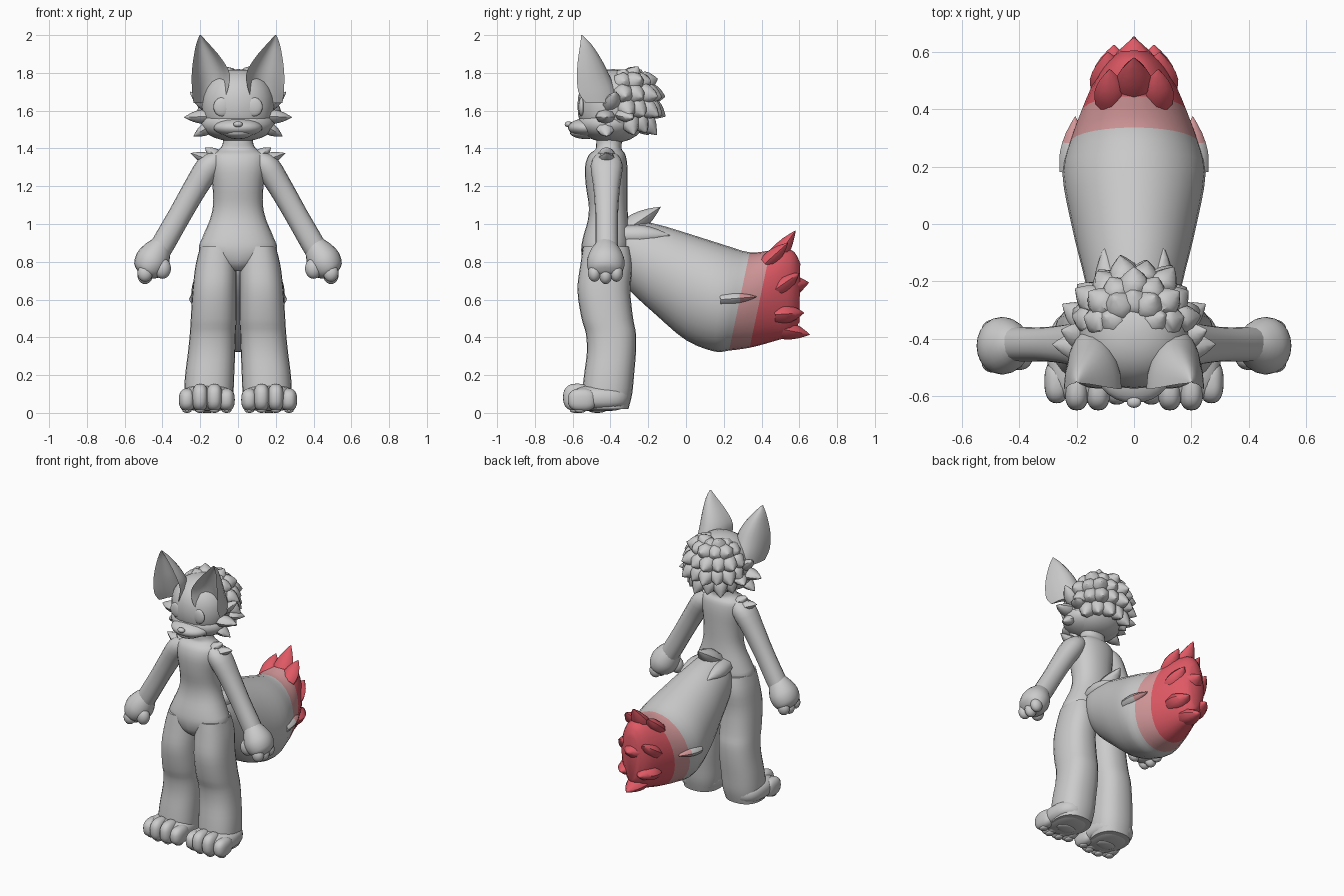
import bpy, bmesh, math
from mathutils import Vector as V


def material(name, rgb):
    m = bpy.data.materials.new(name)
    m.diffuse_color = (*rgb, 1)
    return m


GREY = material("grey fur", (0.6, 0.6, 0.6))
PINK = material("pink fur", (0.67, 0.32, 0.33))
RED = material("red fur", (0.74, 0.1, 0.13))


def power(c, e):
    return math.copysign(abs(c) ** e, c)


def oval(n=24, e=1.0):
    return [(power(math.cos(2 * math.pi * i / n), e), power(math.sin(2 * math.pi * i / n), e)) for i in range(n)]


def catmull(a, b, c, d, t):
    return 0.5 * (2 * b + (c - a) * t + (2 * a - 5 * b + 4 * c - d) * t * t + (3 * b - a - 3 * c + d) * t ** 3)


def loft(bm, rings, profile, steps=3):
    """rings: (centre, u, v); a smooth curve runs through the rings."""
    n, dense = len(rings), []
    for i in range(n - 1):
        q = [rings[max(i - 1, 0)], rings[i], rings[i + 1], rings[min(i + 2, n - 1)]]
        for s in range(steps):
            dense.append([catmull(*[r[k] for r in q], s / steps) for k in range(3)])
    dense.append(rings[-1])
    loops = [[bm.verts.new(c + u * a + v * b) for a, b in profile] for c, u, v in dense]
    m = len(profile)
    for p, q in zip(loops, loops[1:]):
        for j in range(m):
            bm.faces.new((p[j], p[(j + 1) % m], q[(j + 1) % m], q[j]))
    bm.faces.new(loops[0][::-1])
    bm.faces.new(loops[-1])


def level(z, x0, x1, y0, y1):
    """horizontal ring from its extents"""
    return (V(((x0 + x1) / 2, (y0 + y1) / 2, z)), V(((x1 - x0) / 2, 0, 0)), V((0, (y1 - y0) / 2, 0)))


def ball(bm, c, r, e=1.0):
    made = bmesh.ops.create_uvsphere(bm, u_segments=24, v_segments=14, radius=1)["verts"]
    for v in made:
        v.co = V([c[k] + r[k] * power(v.co[k], e) for k in range(3)])


def spike(bm, base, tip, w, flat=0.7):
    """pointed fur tuft, repeated on the other side when off centre"""
    for s in ((1, -1) if abs(tip[0]) > 1e-4 else (1,)):
        a, b = V(base), V(tip)
        a.x *= s
        b.x *= s
        d = b - a
        u = d.cross(V((0, 0, 1)) if abs(d.normalized().z) < 0.9 else V((0, 1, 0))).normalized()
        v = d.cross(u).normalized() * flat
        rings = [(a + d * t, u * w * k, v * w * k) for t, k in ((0, 0.9), (0.35, 0.95), (0.7, 0.6), (1, 0.03))]
        loft(bm, rings, oval(8), 2)


def finish(name, bm, mirror=False, rule=None, angle=50):
    bmesh.ops.recalc_face_normals(bm, faces=bm.faces)
    me = bpy.data.meshes.new(name)
    if rule:
        for f in bm.faces:
            f.material_index = rule(f.calc_center_median())
    bm.to_mesh(me)
    bm.free()
    for m in ((GREY, PINK, RED) if rule else (GREY,)):
        me.materials.append(m)
    ob = bpy.data.objects.new(name, me)
    bpy.context.collection.objects.link(ob)
    bpy.ops.object.select_all(action='DESELECT')
    ob.select_set(True)
    bpy.context.view_layer.objects.active = ob
    bpy.ops.object.shade_smooth_by_angle(angle=math.radians(angle))
    if mirror:
        ob.modifiers.new("mirror", 'MIRROR').use_mirror_merge = False
    return ob


# torso and neck
bm = bmesh.new()
loft(bm, [level(z, -r, r, f, b) for z, r, f, b in (
    (0.75, 0.03, -0.5, -0.36), (0.79, 0.12, -0.54, -0.31), (0.86, 0.205, -0.555, -0.295),
    (0.93, 0.188, -0.545, -0.295), (1.02, 0.15, -0.52, -0.305), (1.1, 0.132, -0.515, -0.31),
    (1.2, 0.135, -0.53, -0.31), (1.3, 0.15, -0.535, -0.31), (1.365, 0.145, -0.515, -0.32),
    (1.395, 0.1, -0.48, -0.34), (1.43, 0.08, -0.475, -0.34), (1.5, 0.08, -0.47, -0.34))], oval(24, 0.9))
finish("torso", bm)

# legs
bm = bmesh.new()
loft(bm, [level(*r) for r in (
    (0.88, 0.02, 0.2, -0.545, -0.3), (0.78, 0.008, 0.225, -0.56, -0.285), (0.65, 0.008, 0.24, -0.575, -0.295),
    (0.5, 0.008, 0.25, -0.553, -0.28), (0.42, 0.012, 0.255, -0.53, -0.265), (0.32, 0.015, 0.265, -0.525, -0.265),
    (0.2, 0.02, 0.28, -0.54, -0.275), (0.1, 0.025, 0.285, -0.55, -0.285), (0.02, 0.04, 0.28, -0.55, -0.305))],
    oval(24, 0.85))
finish("leg", bm, True)

# feet with four toes and pads under them
bm = bmesh.new()
ball(bm, (0.163, -0.46, 0.078), (0.14, 0.165, 0.07), 0.75)
for x, y, h in ((0.06, -0.555, 0.06), (0.125, -0.575, 0.073), (0.2, -0.575, 0.073), (0.27, -0.55, 0.06)):
    ball(bm, (x, y, h + 0.009), (0.043, 0.076, h), 0.8)
    ball(bm, (x, y - 0.01, 0.012), (0.025, 0.03, 0.012))
ball(bm, (0.163, -0.47, 0.012), (0.065, 0.045, 0.012))
finish("foot", bm, True)

# arms
bm = bmesh.new()
side = V((0.87, 0, 0.49))
loft(bm, [(V((x, -0.42, z)), side * r, V((0, w, 0))) for x, z, r, w in (
    (0.1, 1.36, 0.045, 0.06), (0.15, 1.31, 0.068, 0.085), (0.227, 1.19, 0.064, 0.07),
    (0.31, 1.045, 0.061, 0.06), (0.39, 0.905, 0.062, 0.06), (0.44, 0.82, 0.06, 0.06))], oval(16, 0.9))
finish("arm", bm, True)

# paws with fingers and thumb
bm = bmesh.new()
down = V((0.49, 0, -0.87))
loft(bm, [(V((0.455, -0.425, 0.805)) + down * t, side * r, V((0, w, 0))) for t, r, w in (
    (-0.11, 0.05, 0.05), (-0.06, 0.075, 0.08), (0, 0.09, 0.1), (0.06, 0.075, 0.09), (0.09, 0.03, 0.05))], oval(20))
for y, dz in ((-0.485, 0.012), (-0.425, 0), (-0.368, 0.012)):
    ball(bm, (0.492, y, 0.728 + dz), (0.04, 0.034, 0.046))
ball(bm, (0.4, -0.47, 0.765), (0.045, 0.04, 0.055))
finish("paw", bm, True)

# shoulder tufts
bm = bmesh.new()
spike(bm, (0.12, -0.42, 1.33), (0.25, -0.42, 1.375), 0.05)
spike(bm, (0.14, -0.42, 1.3), (0.245, -0.42, 1.285), 0.045)
spike(bm, (0.1, -0.42, 1.35), (0.175, -0.42, 1.405), 0.05)
finish("shoulder_tufts", bm)

# head with cheeks and muzzle
bm = bmesh.new()
ball(bm, (0, -0.385, 1.625), (0.195, 0.19, 0.195), 0.9)
ball(bm, (0, -0.415, 1.53), (0.195, 0.16, 0.095))
ball(bm, (0, -0.52, 1.51), (0.13, 0.105, 0.05))
ball(bm, (0, -0.53, 1.485), (0.08, 0.085, 0.035))
finish("head", bm)

# nose and eyes
bm = bmesh.new()
ball(bm, (0, -0.622, 1.528), (0.025, 0.02, 0.016))
finish("nose", bm)
bm = bmesh.new()
ball(bm, (0.085, -0.553, 1.62), (0.045, 0.016, 0.05))
finish("eye", bm, True)

# ears: crescent section, hollow towards the front
bm = bmesh.new()
arc = [math.pi * i / 10 for i in range(11)]
crescent = [(math.cos(a), math.sin(a)) for a in arc]
crescent += [(0.85 * math.cos(a), 0.6 * math.sin(a)) for a in arc[-2:0:-1]]
loft(bm, [(V((x, y, z)), V((h, 0, 0)), V((0, d, 0))) for z, x, h, y, d in (
    (1.64, 0.16, 0.075, -0.53, 0.16), (1.7, 0.15, 0.093, -0.57, 0.2), (1.79, 0.144, 0.101, -0.577, 0.17),
    (1.87, 0.16, 0.077, -0.572, 0.125), (1.95, 0.186, 0.036, -0.56, 0.06), (2.0, 0.2, 0.003, -0.555, 0.006))],
    crescent)
finish("ear", bm, True)

# cheek and temple tufts
bm = bmesh.new()
for base, tip, w in (((0.15, -0.43, 1.57), (0.285, -0.42, 1.565), 0.055),
                     ((0.14, -0.43, 1.52), (0.235, -0.42, 1.465), 0.05),
                     ((0.16, -0.4, 1.62), (0.255, -0.37, 1.7), 0.05),
                     ((0.16, -0.34, 1.58), (0.25, -0.28, 1.56), 0.05)):
    spike(bm, base, tip, w)
finish("cheek_tufts", bm)

# shaggy hair: rows of tufts over the back of the head
bm = bmesh.new()
for row, (phi, count, spread) in enumerate(((62, 5, 80), (38, 7, 85), (13, 8, 85), (-12, 8, 80), (-38, 6, 70))):
    for i in range(count):
        az = math.radians(-spread + 2 * spread * i / (count - 1))
        p = math.radians(phi)
        d = V((0.18 * math.sin(az) * math.cos(p), 0.18 * math.cos(az) * math.cos(p), 0.18 * math.sin(p)))
        c = V((0, -0.35, 1.635))
        tip = c + d * (1.34 if i % 2 else 1.24) + V((0, 0.01, -0.015))
        a = c + d * 0.72 + V((0, 0, 0.03 if phi < 50 else 0))
        s = bmesh.new()
        s.free()
        u = (tip - a).cross(V((1, 0, 0.3))).normalized()
        v = (tip - a).cross(u).normalized()
        loft(bm, [(a.lerp(tip, t), u * 0.06 * k, v * 0.06 * k)
                  for t, k in ((0, 0.9), (0.45, 0.9), (0.75, 0.55), (1, 0.03))], oval(7), 2)
finish("hair", bm)


# tail: colour bands follow its slanted cross-sections
def band(p):
    s = p.y - 0.21 * (p.z - 0.33)
    return 2 if s > 0.335 else 1 if s > 0.228 else 0


bm = bmesh.new()
loft(bm, [(V((0, (yb + yt) / 2, (zb + zt) / 2)), V((r, 0, 0)), V((0, (yt - yb) / 2, (zt - zb) / 2)))
          for yb, zb, yt, zt, r in (
    (-0.37, 0.75, -0.38, 0.95, 0.08), (-0.3, 0.65, -0.31, 1.02, 0.14), (-0.16, 0.52, -0.16, 1.0, 0.18),
    (0, 0.385, 0.01, 0.95, 0.22), (0.15, 0.325, 0.2, 0.89, 0.25), (0.228, 0.33, 0.337, 0.85, 0.225),
    (0.337, 0.345, 0.446, 0.86, 0.185), (0.45, 0.375, 0.52, 0.87, 0.145), (0.55, 0.41, 0.575, 0.85, 0.1),
    (0.6, 0.48, 0.605, 0.79, 0.05))], oval(28))
finish("tail", bm, rule=band)

# tail tufts: tip, sides and root
bm = bmesh.new()
for base, tip, w in (((0, 0.44, 0.77), (0, 0.58, 0.965), 0.075),
                     ((0.08, 0.42, 0.79), (0.085, 0.54, 0.9), 0.06),
                     ((0, 0.48, 0.66), (0, 0.65, 0.69), 0.1),
                     ((0.08, 0.46, 0.64), (0.09, 0.6, 0.74), 0.075),
                     ((0.07, 0.47, 0.52), (0.07, 0.625, 0.53), 0.08),
                     ((0, 0.47, 0.45), (0, 0.655, 0.415), 0.075)):
    spike(bm, base, tip, w)
finish("tail_tip_tufts", bm, rule=lambda p: 2)
bm = bmesh.new()
spike(bm, (0.215, 0.18, 0.6), (0.205, 0.375, 0.615), 0.05)
finish("tail_side_tufts", bm, rule=band)
bm = bmesh.new()
spike(bm, (0, -0.33, 0.96), (0, -0.135, 1.09), 0.08)
spike(bm, (0.07, -0.32, 0.94), (0.105, -0.085, 0.94), 0.065, 0.9)
finish("tail_root_tufts", bm)
